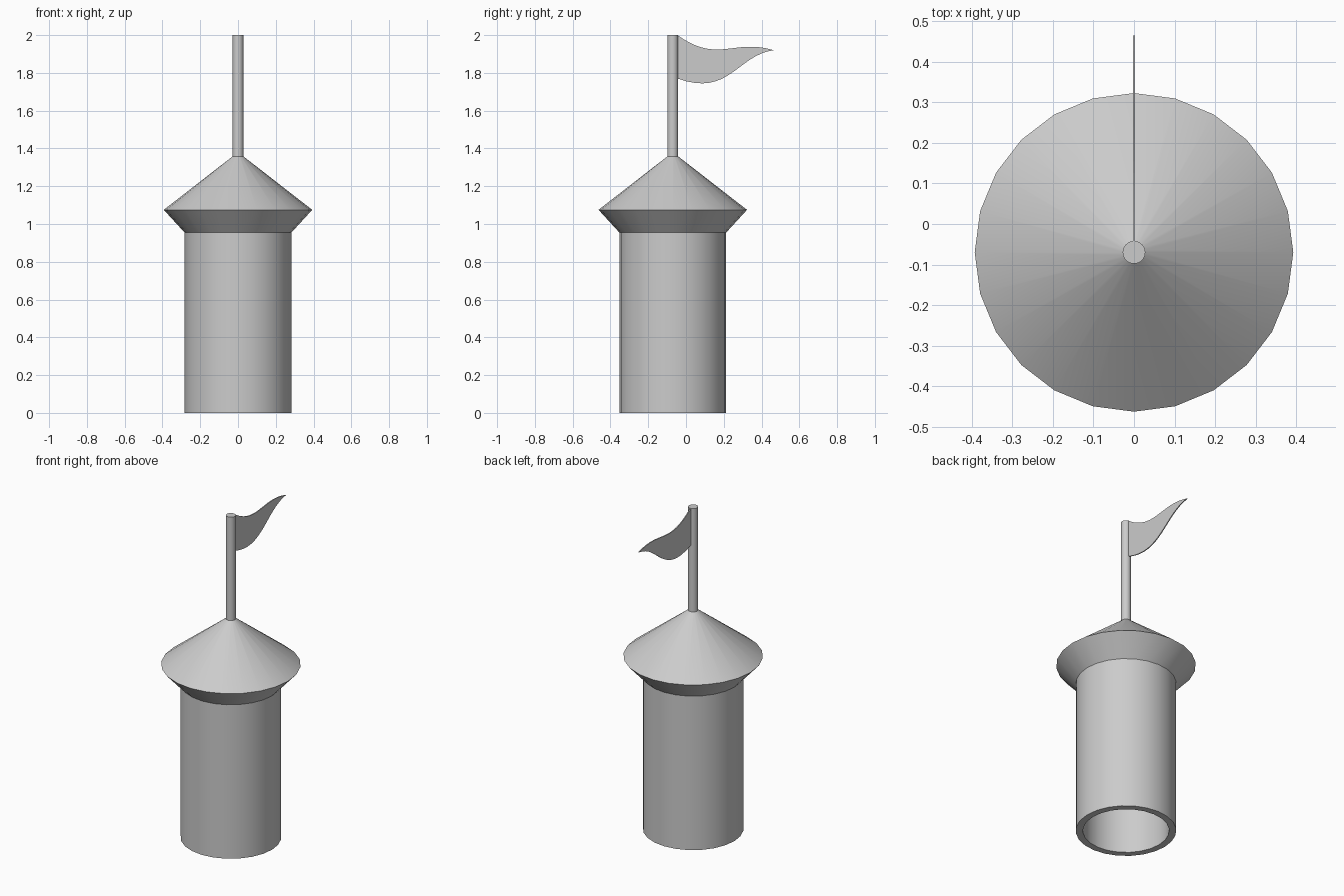
import bpy, bmesh, math
from mathutils import Vector
from mathutils.geometry import interpolate_bezier

if "Cube" in bpy.data.objects:
    bpy.data.objects.remove(bpy.data.objects["Cube"])

AXIS_Y = -0.07
SIDES = 24

grey = bpy.data.materials.new("light_grey")
grey.diffuse_color = (0.6, 0.6, 0.6, 1)
grey.use_nodes = True
grey.node_tree.nodes["Principled BSDF"].inputs["Base Color"].default_value = grey.diffuse_color


def finish(name, bm, smooth=True):
    bmesh.ops.recalc_face_normals(bm, faces=bm.faces[:])
    mesh = bpy.data.meshes.new(name)
    bm.to_mesh(mesh)
    bm.free()
    mesh.materials.append(grey)
    obj = bpy.data.objects.new(name, mesh)
    bpy.context.collection.objects.link(obj)
    if smooth:
        bpy.ops.object.select_all(action='DESELECT')
        obj.select_set(True)
        bpy.context.view_layer.objects.active = obj
        bpy.ops.object.shade_smooth_by_angle(angle=math.radians(30))
    return obj


def lathe(name, profile, closed=False):
    """Turn (radius, z) points round the tower axis; open profiles get end caps."""
    bm = bmesh.new()
    rings = []
    for r, z in profile:
        ring = []
        for i in range(SIDES):
            a = math.tau * i / SIDES
            ring.append(bm.verts.new((r * math.cos(a), AXIS_Y + r * math.sin(a), z)))
        rings.append(ring)
    pairs = list(zip(rings, rings[1:]))
    if closed:
        pairs.append((rings[-1], rings[0]))
    else:
        bm.faces.new(rings[0])
        bm.faces.new(rings[-1])
    for lo, hi in pairs:
        for i in range(SIDES):
            j = (i + 1) % SIDES
            bm.faces.new((lo[i], lo[j], hi[j], hi[i]))
    return finish(name, bm)


# Hollow tower wall
lathe("tower_wall", [(0.243, 0), (0.283, 0), (0.283, 0.955), (0.243, 0.955)], closed=True)

# Flared eaves and conical roof
lathe("roof", [(0.283, 0.955), (0.393, 1.075), (0.026, 1.36)])

# Flag pole
lathe("flag_pole", [(0.028, 1.34), (0.028, 2.0)])

# Wavy pennant between two S-curves
def edge(*pts):
    return interpolate_bezier(*[Vector((0, y, z)) for y, z in pts], 17)

top = edge((-0.045, 2.0), (0.17, 1.845), (0.25, 1.985), (0.465, 1.92))
bottom = edge((-0.045, 1.77), (0.23, 1.67), (0.27, 1.895), (0.465, 1.92))
bm = bmesh.new()
for a, b, c, d in zip(top, top[1:], bottom[1:], bottom):
    bm.faces.new([bm.verts.new((-0.003, p.y, p.z)) for p in (a, b, c, d)])
bmesh.ops.remove_doubles(bm, verts=bm.verts[:], dist=0.0005)
ext = bmesh.ops.extrude_face_region(bm, geom=bm.faces[:], use_keep_orig=True)
moved = [g for g in ext["geom"] if isinstance(g, bmesh.types.BMVert)]
bmesh.ops.translate(bm, verts=moved, vec=(0.006, 0, 0))
finish("flag", bm, smooth=False)
